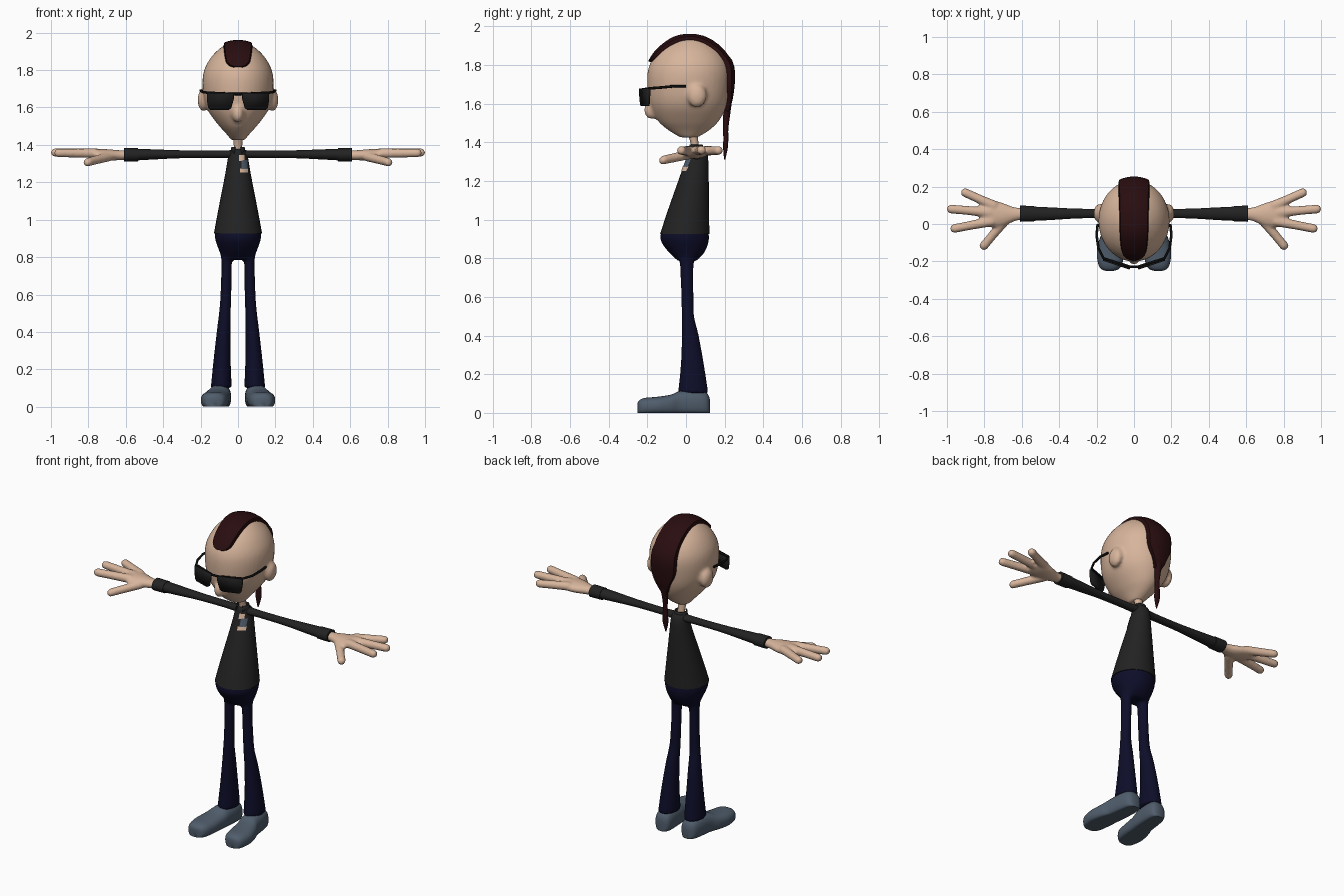
import bpy, bmesh, math
from mathutils import Vector, Matrix
from mathutils.bvhtree import BVHTree

if "Cube" in bpy.data.objects:
    bpy.data.objects.remove(bpy.data.objects["Cube"])


def material(name, r, g, b):
    m = bpy.data.materials.new(name)
    m.diffuse_color = (r, g, b, 1)
    m.use_nodes = True
    m.node_tree.nodes["Principled BSDF"].inputs["Base Color"].default_value = m.diffuse_color
    return m


SKIN = material("skin", 0.68, 0.46, 0.33)
BLACK = material("shirt black", 0.016, 0.016, 0.016)
NAVY = material("trouser navy", 0.004, 0.004, 0.022)
HAIR = material("dark red hair", 0.022, 0.004, 0.005)
SLATE = material("slate shoe", 0.08, 0.11, 0.15)
LENS = material("dark lens", 0.011, 0.011, 0.011)
FRAME = material("frame black", 0.004, 0.004, 0.004)


def spline(pts, steps):
    """Catmull-Rom interpolation through tuples of any length."""
    out = []
    for i in range(len(pts) - 1):
        p0, p1, p2, p3 = (pts[max(0, min(len(pts) - 1, i + k))] for k in (-1, 0, 1, 2))
        for s in range(steps):
            t = s / steps
            out.append(tuple(0.5 * (2 * b + (c - a) * t + (2 * a - 5 * b + 4 * c - d) * t * t
                                    + (3 * b - a - 3 * c + d) * t ** 3)
                             for a, b, c, d in zip(p0, p1, p2, p3)))
    return out + [pts[-1]]


def tube(bm, secs, d=(0, 0, 1), n=28, power=2.0, steps=4, rounded=False):
    """Loft elliptical sections (x, y, z, ru, rv) that face direction d."""
    d = Vector(d).normalized()
    if abs(d.z) > 0.9:
        u, v = Vector((1, 0, 0)), Vector((0, 1, 0))
    else:
        v = Vector((0, 0, 1))
        u = v.cross(d).normalized()
    secs = [(Vector(s[:3]), s[3], s[4]) for s in spline(secs, steps)]
    if rounded:
        angles = [math.radians(a) for a in (25, 50, 75)]
        ends = []
        for (c, a, b), sign in ((secs[0], -1), (secs[-1], 1)):
            ends.append([(c + d * sign * min(a, b) * math.sin(t), a * math.cos(t), b * math.cos(t))
                         for t in angles])
        secs = ends[0][::-1] + secs + ends[1]
    rings = []
    for c, a, b in secs:
        ring = []
        for i in range(n):
            t = 2 * math.pi * i / n
            ct, st = math.cos(t), math.sin(t)
            ring.append(bm.verts.new(c + u * math.copysign(abs(ct) ** (2 / power), ct) * a
                                     + v * math.copysign(abs(st) ** (2 / power), st) * b))
        rings.append(ring)
    for r, q in zip(rings, rings[1:]):
        for i in range(n):
            j = (i + 1) % n
            bm.faces.new((r[i], r[j], q[j], q[i]))
    bm.faces.new(rings[0][::-1])
    bm.faces.new(rings[-1])


def profile(rows):
    """(z, half width, front y, back y) -> tube sections."""
    return [(0, (f + b) / 2, z, w, (b - f) / 2) for z, w, f, b in rows]


def ball(bm, c, r):
    bmesh.ops.create_uvsphere(bm, u_segments=24, v_segments=14, radius=1,
                              matrix=Matrix.Translation(c) @ Matrix.Diagonal((*r, 1)))


def finish(bm, name, mat, mirror=False, voxel=0, smooth=3, solid=0):
    bmesh.ops.recalc_face_normals(bm, faces=bm.faces)
    me = bpy.data.meshes.new(name)
    bm.to_mesh(me)
    bm.free()
    ob = bpy.data.objects.new(name, me)
    bpy.context.collection.objects.link(ob)
    me.materials.append(mat)
    bpy.ops.object.select_all(action='DESELECT')
    ob.select_set(True)
    bpy.context.view_layer.objects.active = ob
    bpy.ops.object.shade_smooth_by_angle(angle=math.radians(50))
    if solid:
        ob.modifiers.new("thickness", 'SOLIDIFY').thickness = solid
    if voxel:
        m = ob.modifiers.new("blend", 'REMESH')
        m.mode, m.voxel_size, m.use_smooth_shade = 'VOXEL', voxel, True
        s = ob.modifiers.new("soften", 'SMOOTH')
        s.factor, s.iterations = 0.5, smooth
    if mirror:
        ob.modifiers.new("mirror", 'MIRROR')
    return ob


# Head with ears and nose, blended
bm = bmesh.new()
tube(bm, profile([(1.425, .035, -.03, .06), (1.46, .063, -.088, .118), (1.51, .108, -.145, .17),
                  (1.59, .164, -.187, .212), (1.68, .187, -.2, .23), (1.78, .186, -.195, .232),
                  (1.86, .15, -.153, .195), (1.92, .092, -.083, .125), (1.942, .045, -.03, .07),
                  (1.947, .005, .015, .025)]), n=40)
bmesh.ops.recalc_face_normals(bm, faces=bm.faces)
skull = BVHTree.FromBMesh(bm)
for s in (-1, 1):
    ball(bm, (s * .184, .057, 1.64), (.032, .05, .06))
ball(bm, (0, -.177, 1.567), (.032, .04, .048))
finish(bm, "head", SKIN, voxel=.011)

# Neck
bm = bmesh.new()
tube(bm, [(0, .05, 1.33, .026, .022), (0, .045, 1.39, .022, .02), (0, .03, 1.46, .03, .028)])
finish(bm, "neck", SKIN)

# Hair strip: (angle over the skull, half width), projected onto the skull
bm = bmesh.new()
rows = []
for ang, w in spline([(150, .02), (146, .05), (137, .068), (115, .077), (90, .08), (45, .085),
                      (10, .085), (-8, .072), (-22, .045), (-36, .022)], 5):
    t = math.radians(ang)
    row = []
    for k in range(-6, 7):
        x = w * k / 6
        hit = skull.ray_cast(Vector((x, .015 + math.cos(t), 1.70 + math.sin(t))),
                             Vector((0, -math.cos(t), -math.sin(t))))
        lift = .018 * (1 - (abs(k) / 6) ** 4) - .003 if abs(k) == 6 else .014 + .006 * (ang < 30)
        row.append(bm.verts.new(hit[0] + hit[1] * lift))
    rows.append(row)
for r, q in zip(rows, rows[1:]):
    for i in range(12):
        bm.faces.new((r[i], r[i + 1], q[i + 1], q[i]))
finish(bm, "hair_strip", HAIR, solid=.006)

# Hanging tail of hair
bm = bmesh.new()
tube(bm, [(0, .2, 1.31, .003, .003), (0, .204, 1.37, .018, .012), (0, .206, 1.42, .017, .013),
          (0, .205, 1.47, .013, .014), (0, .21, 1.54, .018, .018), (0, .222, 1.6, .03, .014)], n=16)
finish(bm, "hair_tail", HAIR)

# Sunglass lenses
bm = bmesh.new()
outline = [(.02, 1.677), (.163, 1.677), (.163, 1.64), (.156, 1.598), (.146, 1.587),
           (.05, 1.587), (.036, 1.597), (.022, 1.645)]
bm.faces.new([bm.verts.new((x, -.232 + (x - .02) * .33, z)) for x, z in outline])
finish(bm, "lenses", LENS, mirror=True, solid=-.012)

# Sunglass frame and side arms
half = [(.02, -.229, 1.672), (.163, -.183, 1.679), (.19, -.13, 1.683), (.2, -.06, 1.69), (.194, .0, 1.69)]
path = [(-x, y, z) for x, y, z in half[::-1]] + half
cu = bpy.data.curves.new("glasses_frame", 'CURVE')
cu.dimensions, cu.bevel_depth, cu.bevel_resolution, cu.use_fill_caps = '3D', .007, 2, True
sp = cu.splines.new('POLY')
sp.points.add(len(path) - 1)
for p, c in zip(sp.points, path):
    p.co = (*c, 1)
cu.materials.append(FRAME)
bpy.context.collection.objects.link(bpy.data.objects.new("glasses_frame", cu))

# Shirt body
bm = bmesh.new()
tube(bm, profile([(.925, .129, -.134, .121), (1.05, .106, -.093, .119), (1.24, .069, -.026, .117),
                  (1.33, .054, .005, .113), (1.365, .045, .014, .1), (1.377, .032, .025, .08)]))
bmesh.ops.recalc_face_normals(bm, faces=bm.faces)
chest = BVHTree.FromBMesh(bm)
finish(bm, "shirt_body", BLACK)

# Open collar
bm = bmesh.new()
low, high = [], []
for i in range(19):
    t = math.radians(-62 + 304 * i / 18)
    low.append(bm.verts.new((.042 * math.cos(t), .052 + .042 * math.sin(t), 1.355)))
    high.append(bm.verts.new((.036 * math.cos(t), .05 + .036 * math.sin(t), 1.388)))
for i in range(18):
    bm.faces.new((low[i], low[i + 1], high[i + 1], high[i]))
finish(bm, "collar", BLACK, solid=.006)

# Sleeves and cuffs
bm = bmesh.new()
tube(bm, [(.02, .058, 1.35, .03, .022), (.12, .057, 1.35, .024, .02), (.3, .056, 1.35, .026, .021),
          (.45, .055, 1.349, .034, .027), (.56, .055, 1.348, .039, .032)], d=(1, 0, 0))
tube(bm, [(.535, .055, 1.347, .042, .035), (.61, .055, 1.347, .043, .036)], d=(1, 0, 0), steps=1)
finish(bm, "sleeves", BLACK, mirror=True)

# Hands: palm, three fingers and thumb, blended
bm = bmesh.new()
tube(bm, [(.59, .055, 1.345, .03, .024), (.64, .052, 1.345, .038, .027), (.7, .05, 1.346, .062, .031),
          (.76, .055, 1.35, .074, .029), (.79, .058, 1.353, .068, .024)], d=(1, 0, 0), rounded=True)
for a, b in (((.75, .098, 1.355), (.903, .168, 1.357)), ((.77, .062, 1.357), (.978, .08, 1.359)),
             ((.76, .015, 1.355), (.96, -.024, 1.357)), ((.69, .02, 1.338), (.803, -.117, 1.308))):
    a, b = Vector(a), Vector(b)
    m = a.lerp(b, .6)
    tube(bm, [(*a, .028, .026), (*m, .024, .024), (*b, .024, .023)], d=b - a, n=18, rounded=True)
finish(bm, "hands", SKIN, mirror=True, voxel=.008)

# Trousers: hips and flared legs, blended
bm = bmesh.new()
tube(bm, profile([(.785, .086, -.04, .052), (.82, .096, -.078, .088), (.86, .111, -.113, .11),
                  (.9, .123, -.133, .119), (.94, .122, -.128, .116)]))
for s in (-1, 1):
    tube(bm, [(s * .09, .037, .1, .056, .079), (s * .085, .033, .25, .046, .06),
              (s * .077, .022, .4, .037, .044), (s * .07, .01, .5, .032, .032),
              (s * .065, .007, .6, .029, .032), (s * .061, .004, .76, .028, .035),
              (s * .06, .004, .83, .034, .05)])
finish(bm, "trousers", NAVY, voxel=.009, smooth=4)

# Shoes, flat-soled: (centre x, y, top height, half width)
bm = bmesh.new()
shoe = [(.13, -.25, .052, .022), (.129, -.24, .067, .048), (.127, -.21, .078, .065),
        (.125, -.15, .083, .074), (.115, -.08, .094, .069), (.103, -.03, .113, .062),
        (.095, .05, .118, .058), (.091, .1, .108, .05), (.09, .119, .085, .034), (.09, .125, .06, .015)]
tube(bm, [(x, y, h * .42, w, h * .58) for x, y, h, w in shoe], d=(0, 1, 0), power=2.5)
for v in bm.verts:
    v.co.z = max(v.co.z, 0)
bmesh.ops.remove_doubles(bm, verts=bm.verts, dist=.0003)
finish(bm, "shoes", SLATE, mirror=True)

# Plain chest patches laid on the shirt front
for name, mat, x0, x1, z0, z1 in (("upper_patch", SKIN, .006, .036, 1.315, 1.345),
                                  ("middle_patch", SLATE, .02, .05, 1.272, 1.318),
                                  ("lower_patch", SKIN, .01, .053, 1.252, 1.274)):
    bm = bmesh.new()
    g = [[bm.verts.new(chest.ray_cast(Vector((x0 + (x1 - x0) * i / 4, -1, z0 + (z1 - z0) * j / 3)),
                                      Vector((0, 1, 0)))[0] - Vector((0, .004, 0)))
          for i in range(5)] for j in range(4)]
    for j in range(3):
        for i in range(4):
            bm.faces.new((g[j][i], g[j][i + 1], g[j + 1][i + 1], g[j + 1][i]))
    finish(bm, name, mat)
